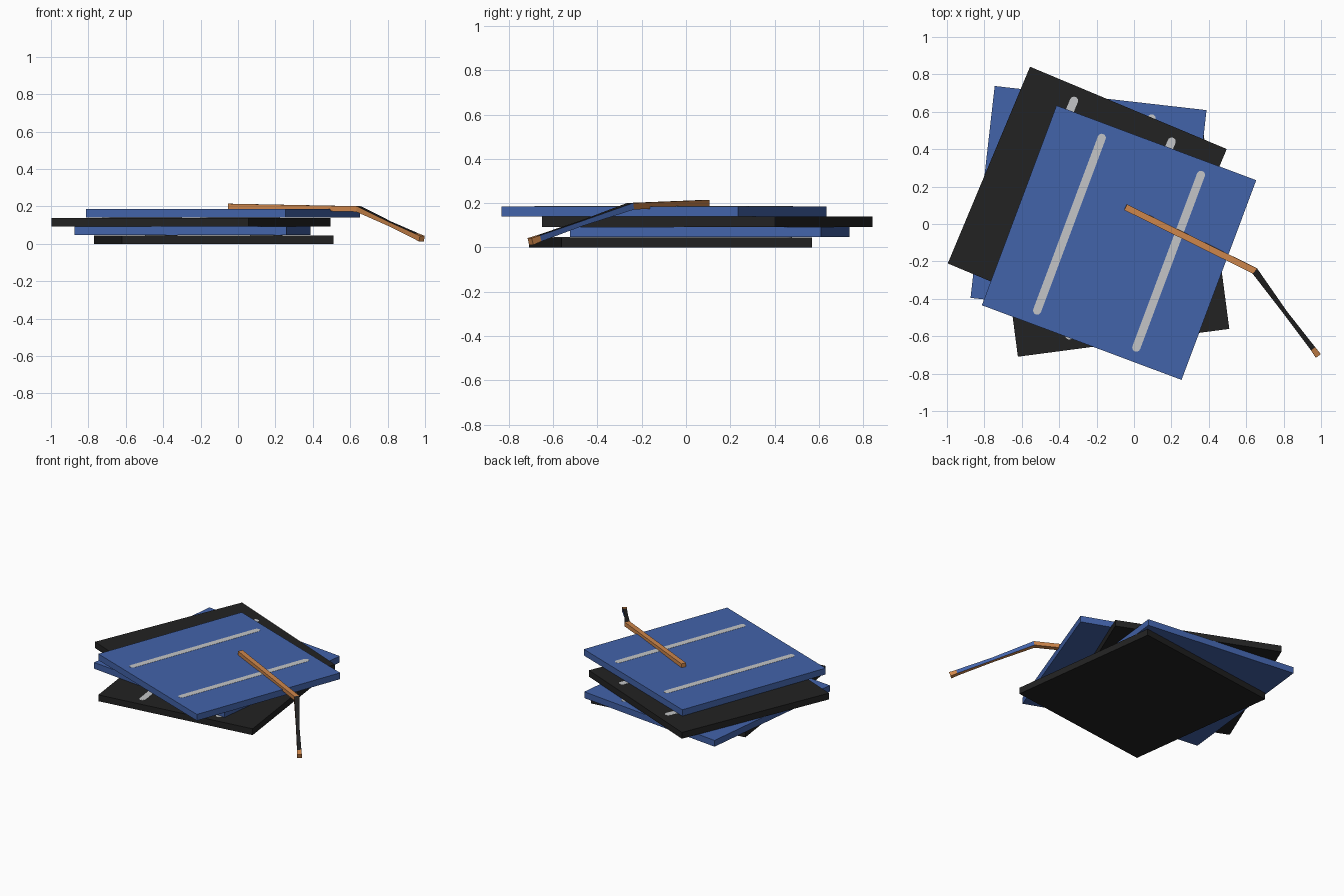
import bpy, bmesh, math
from mathutils import Vector, Matrix

if "Cube" in bpy.data.objects:
    bpy.data.objects.remove(bpy.data.objects["Cube"])


def material(name, rgb):
    m = bpy.data.materials.new(name)
    m.diffuse_color = (*rgb, 1)
    m.use_nodes = True
    m.node_tree.nodes["Principled BSDF"].inputs["Base Color"].default_value = m.diffuse_color
    return m


BLUE = material("blue", (0.055, 0.125, 0.40))
BLACK = material("charcoal", (0.016, 0.016, 0.016))
GREY = material("pale_grey", (0.55, 0.56, 0.57))
COPPER = material("copper", (0.62, 0.24, 0.07))


def make_object(name, bm, mats):
    bmesh.ops.recalc_face_normals(bm, faces=bm.faces)
    me = bpy.data.meshes.new(name)
    bm.to_mesh(me)
    bm.free()
    for m in mats:
        me.materials.append(m)
    ob = bpy.data.objects.new(name, me)
    bpy.context.collection.objects.link(ob)
    return ob


SIDE, THICK, STEP = 1.14, 0.0455, 0.0467


def slab(i, x, y, angle, mat):
    # square board
    place = Matrix.Translation((x, y, i * STEP)) @ Matrix.Rotation(math.radians(angle), 4, 'Z')
    bm = bmesh.new()
    bmesh.ops.create_cube(bm, size=1, matrix=Matrix.Translation((0, 0, THICK / 2))
                          @ Matrix.Diagonal((SIDE, SIDE, THICK, 1)))
    make_object(f"slab_{i + 1}", bm, [mat]).matrix_world = place
    # two thin round-ended stripes on top
    bm = bmesh.new()
    r, half = 0.022, 0.493
    for u in (-0.283, 0.283):
        ring = []
        for end in (1, -1):
            for k in range(9):
                a = math.pi * k / 8 + (0 if end == 1 else math.pi)
                ring.append(bm.verts.new((u + r * math.cos(a), end * half + r * math.sin(a), THICK)))
        face = bm.faces.new(ring)
        ext = bmesh.ops.extrude_face_region(bm, geom=[face])
        for v in ext["geom"]:
            if isinstance(v, bmesh.types.BMVert):
                v.co.z += 0.0011
    make_object(f"stripes_{i + 1}", bm, [GREY]).matrix_world = place


slab(0, -0.13, -0.07, 7.5, BLACK)
slab(1, -0.243, 0.107, -6.5, BLUE)
slab(2, -0.25, 0.095, -22.7, BLACK)
slab(3, -0.08, -0.10, -20.5, BLUE)

# bent bar: (centre, width, height) of each square cross-section
path = [((-0.045, 0.09, 0.201), 0.034, 0.027),
        ((0.645, -0.25, 0.186), 0.036, 0.030),
        ((0.81, -0.475, 0.108), 0.022, 0.022),
        ((0.955, -0.664, 0.041), 0.028, 0.028),
        ((0.983, -0.702, 0.027), 0.032, 0.032)]
pts = [Vector(p[0]) for p in path]
bm = bmesh.new()
rings = []
for i, (c, w, h) in enumerate(path):
    before = (pts[i] - pts[i - 1]).normalized() if i else Vector()
    after = (pts[i + 1] - pts[i]).normalized() if i < len(pts) - 1 else Vector()
    d = (before + after).normalized()
    left = Vector((0, 0, 1)).cross(d).normalized()
    up = d.cross(left)
    rings.append([bm.verts.new(pts[i] + left * w / 2 * s + up * h / 2 * t)
                  for s, t in ((1, 1), (1, -1), (-1, -1), (-1, 1))])
for i in range(len(rings) - 1):
    for k in range(4):
        n = (k + 1) % 4
        f = bm.faces.new((rings[i][k], rings[i][n], rings[i + 1][n], rings[i + 1][k]))
        # drooping part: blue flank, dark top
        if i in (1, 2):
            f.material_index = {0: 1, 3: 2}.get(k, 0)
bm.faces.new(rings[0])
bm.faces.new(rings[-1])
make_object("bent_bar", bm, [COPPER, BLUE, BLACK])
